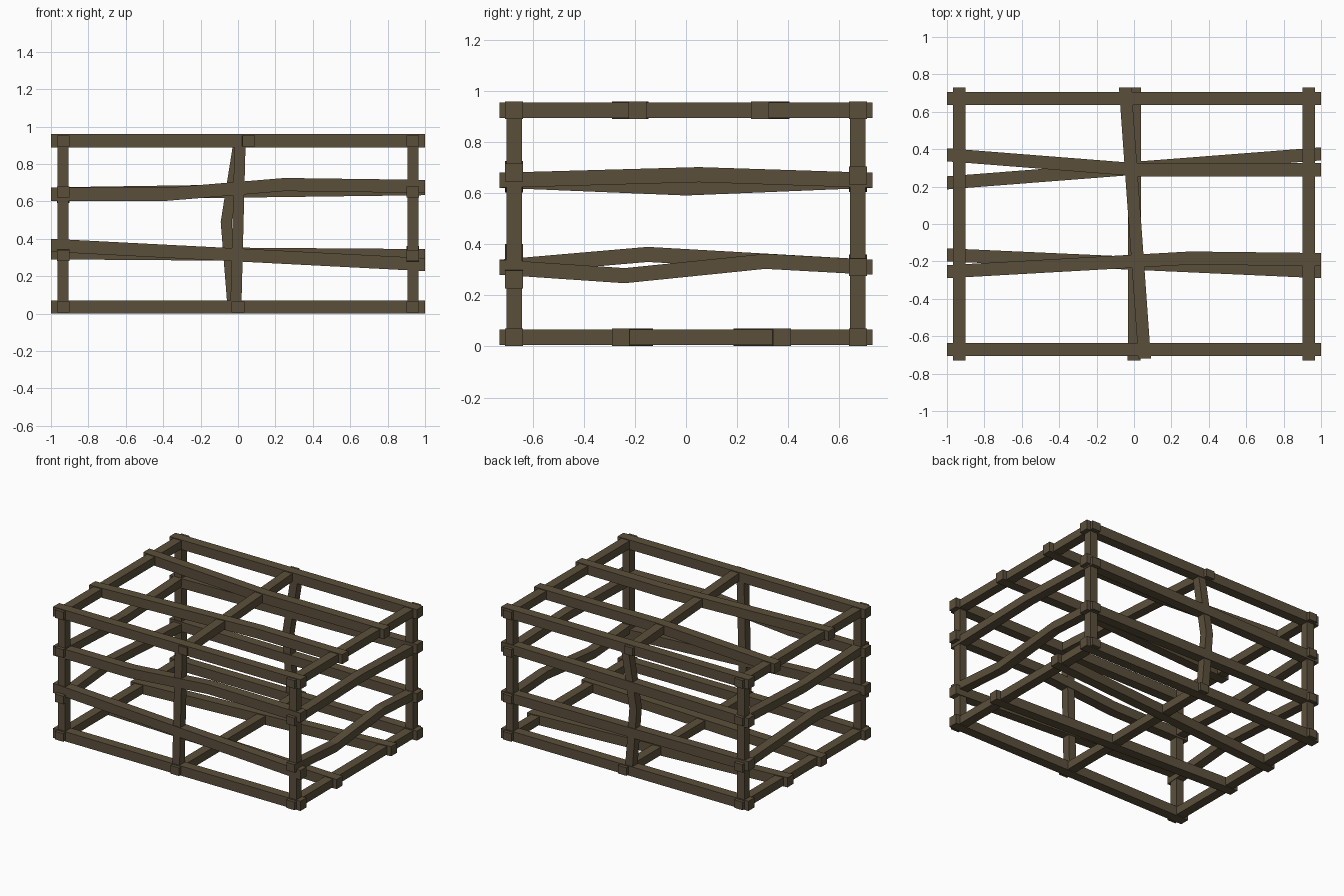
import bpy, bmesh
from mathutils import Vector

if "Cube" in bpy.data.objects:
    bpy.data.objects.remove(bpy.data.objects["Cube"])

mat = bpy.data.materials.new("dark brown wood")
mat.diffuse_color = (0.105, 0.078, 0.044, 1)
mat.use_nodes = True
mat.node_tree.nodes["Principled BSDF"].inputs["Base Color"].default_value = mat.diffuse_color


def beam(name, axis, path, a, b):
    """Square-cut timber along an axis; a, b are the sizes across the other two axes."""
    u, v = [i for i in range(3) if i != axis]
    bm = bmesh.new()
    rings = []
    for p in path:
        ring = []
        for su, sv in ((-1, -1), (1, -1), (1, 1), (-1, 1)):
            co = Vector(p)
            co[u] += su * a / 2
            co[v] += sv * b / 2
            ring.append(bm.verts.new(co))
        rings.append(ring)
    for r0, r1 in zip(rings, rings[1:]):
        for i in range(4):
            j = (i + 1) % 4
            bm.faces.new((r0[i], r0[j], r1[j], r1[i]))
    bm.faces.new(rings[0])
    bm.faces.new(rings[-1])
    bmesh.ops.recalc_face_normals(bm, faces=bm.faces)
    me = bpy.data.meshes.new(name)
    bm.to_mesh(me)
    bm.free()
    me.materials.append(mat)
    bpy.context.collection.objects.link(bpy.data.objects.new(name, me))


PX, PY = 0.935, 0.672      # frame planes
LO, HI = 0.036, 0.924      # bottom and top rail heights
EY = 0.73                  # end of crosswise timbers


def long_beam(name, pts):
    beam(name, 0, pts, 0.07, 0.07)


def cross_beam(name, pts):
    beam(name, 1, pts, 0.067, 0.059)


def post(name, pts):
    beam(name, 2, pts, 0.059, 0.06)


# straight outer frame
for y, side in ((-PY, "front"), (PY, "back")):
    for z, lev in ((LO, "bottom"), (HI, "top")):
        long_beam(f"{side}_{lev}_rail", [(-1, y, z), (1, y, z)])
    for x, hand in ((-PX, "left"), (PX, "right")):
        post(f"{side}_{hand}_post", [(x, y, 0.01), (x, y, 0.95)])
for x, hand in ((-PX, "left"), (PX, "right")):
    for z, lev in ((LO, "bottom"), (HI, "top")):
        cross_beam(f"{hand}_{lev}_rail", [(x, -EY, z), (x, EY, z)])

# crooked slats of the front and back, as (x, z)
for name, y, pts in (
    ("front_lower_slat", -PY, [(-1, .365), (1, .262)]),
    ("front_upper_slat", -PY, [(-1, .638), (-.38, .638), (.25, .69), (1, .68)]),
    ("back_lower_slat", PY, [(-1, .325), (1, .31)]),
    ("back_upper_slat", PY, [(-1, .64), (0, .655), (1, .668)]),
):
    long_beam(name, [(x, y, z) for x, z in pts])

# crooked slats of the top and bottom, as (x, y)
for name, z, pts in (
    ("top_front_slat", HI, [(-1, -.255), (.3, -.182), (1, -.19)]),
    ("top_back_slat", HI, [(-1, .37), (.02, .29), (1, .29)]),
    ("bottom_front_slat", LO, [(-1, -.165), (1, -.255)]),
    ("bottom_back_slat", LO, [(-1, .22), (1, .375)]),
):
    long_beam(name, [(x, y, z) for x, y in pts])

# crooked slats of the ends, as (y, z)
for name, x, pts in (
    ("left_lower_slat", -PX, [(-EY, .31), (-.15, .36), (EY, .31)]),
    ("left_upper_slat", -PX, [(-EY, .65), (0, .62), (EY, .65)]),
    ("right_lower_slat", PX, [(-EY, .31), (-.24, .277), (.31, .333), (EY, .31)]),
    ("right_upper_slat", PX, [(-EY, .65), (.05, .672), (EY, .65)]),
):
    cross_beam(name, [(x, y, z) for y, z in pts])

# middle braces
cross_beam("top_middle_brace", [(.057, -EY + .01, HI), (-.047, EY, HI)])
cross_beam("bottom_middle_brace", [(0, -EY, LO), (.005, EY, LO)])
post("front_middle_post", [(-.012, -PY, .01), (.012, -PY, .95)])
post("back_middle_post", [(-.025, PY, .01), (-.063, PY, .49), (.01, PY, .95)])
